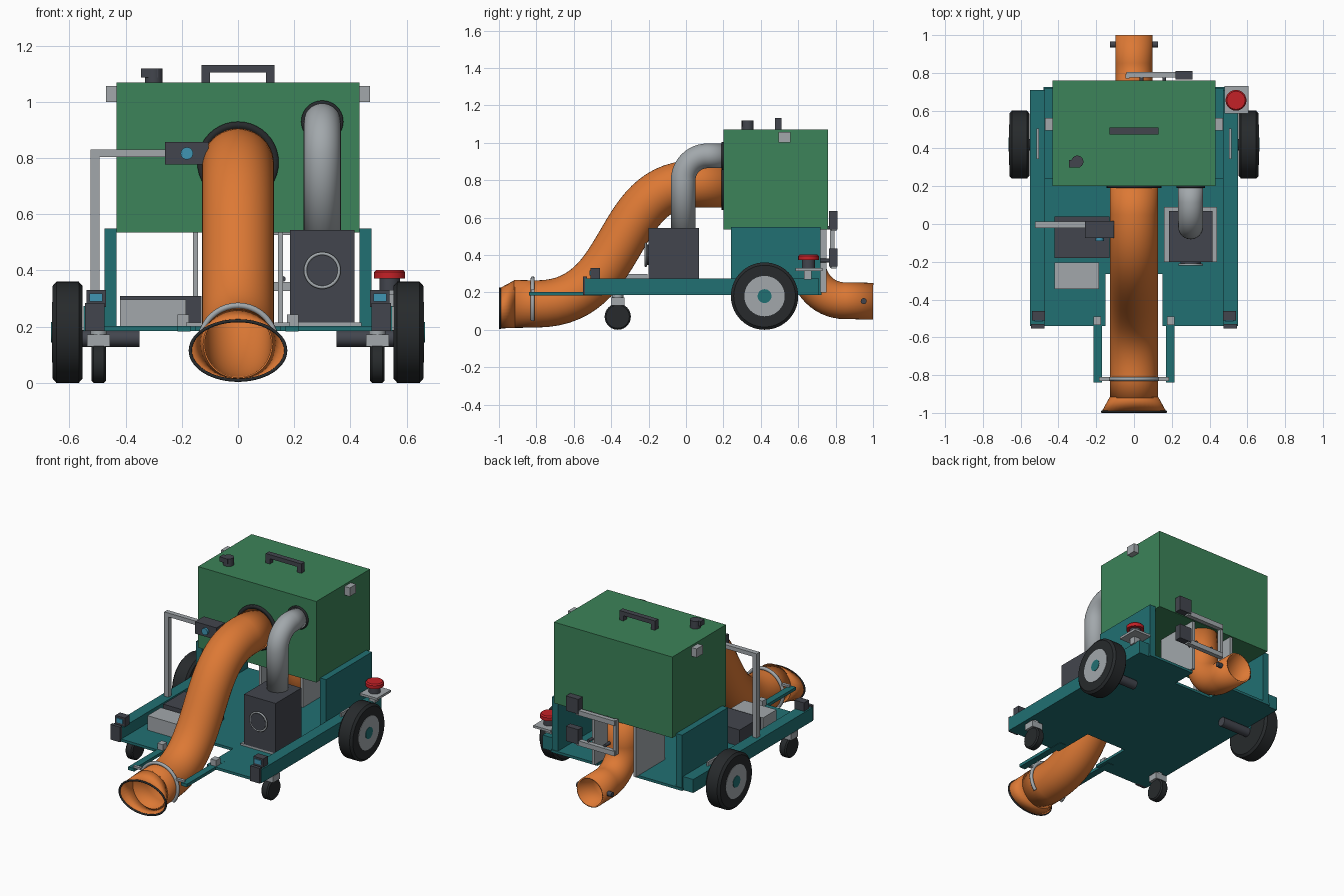
import bpy, bmesh
from math import sin, cos, pi, radians
from mathutils import Vector, Matrix

if "Cube" in bpy.data.objects:
    bpy.data.objects.remove(bpy.data.objects["Cube"])

COLS = {"green": (.045, .23, .10), "teal": (.015, .16, .17), "orange": (.72, .19, .035),
        "dark": (.055, .06, .075), "tyre": (.02, .023, .025), "grey": (.36, .39, .41),
        "red": (.55, .015, .02), "blue": (.05, .3, .45)}
MATS = {}
for n, c in COLS.items():
    MATS[n] = bpy.data.materials.new(n)
    MATS[n].diffuse_color = (*c, 1)


def finish(bm, name, mat, smooth=False):
    bmesh.ops.recalc_face_normals(bm, faces=bm.faces)
    me = bpy.data.meshes.new(name)
    bm.to_mesh(me)
    bm.free()
    ob = bpy.data.objects.new(name, me)
    bpy.context.collection.objects.link(ob)
    me.materials.append(MATS[mat])
    if smooth:
        bpy.ops.object.select_all(action='DESELECT')
        ob.select_set(True)
        bpy.context.view_layer.objects.active = ob
        bpy.ops.object.shade_smooth_by_angle(angle=radians(35))
    return ob


def box(name, x, y, z, mat):
    """Box from (min, max) pairs."""
    bm = bmesh.new()
    bmesh.ops.create_cube(bm, size=1)
    for v in bm.verts:
        v.co = [(a + b) / 2 + c * abs(b - a) for (a, b), c in zip((x, y, z), v.co)]
    return finish(bm, name, mat)


def sbox(name, s, x, y, z, mat):
    """Box on side s of the centre line."""
    return box(name, sorted((s * x[0], s * x[1])), y, z, mat)


def lathe(name, centre, axis, profile, mat, n=40):
    """Solid of revolution: profile of (radius, offset along axis)."""
    bm = bmesh.new()
    rot = Vector((0, 0, 1)).rotation_difference(Vector(axis)).to_matrix()
    rings = [[bm.verts.new(Vector(centre) + rot @ Vector((r * cos(2 * pi * i / n), r * sin(2 * pi * i / n), h)))
              for i in range(n)] for r, h in profile]
    for a, b in zip(rings, rings[1:]):
        for i in range(n):
            bm.faces.new((a[i], a[i - 1], b[i - 1], b[i]))
    bm.faces.new(rings[0])
    bm.faces.new(rings[-1])
    return finish(bm, name, mat, True)


def cyl(name, centre, axis, r, h, mat, n=32):
    return lathe(name, centre, axis, [(r, -h / 2), (r, h / 2)], mat, n)


def hose(name, x, path, mat, upright=False, wall=.01, n=40):
    """Open tube swept along a (y, z, rx, rz) path at constant x."""
    bm = bmesh.new()
    rings = []
    for k, (y, z, rx, rz) in enumerate(path):
        p, q = path[max(k - 1, 0)], path[min(k + 1, len(path) - 1)]
        t = Vector((0, q[0] - p[0], q[1] - p[1])).normalized()
        if upright:
            t = Vector((0, -1, 0))
        up = Vector((1, 0, 0)).cross(t)
        rings.append([bm.verts.new(Vector((x, y, z)) + Vector((rx * cos(a), 0, 0)) + up * rz * sin(a))
                      for a in (2 * pi * i / n for i in range(n))])
    for a, b in zip(rings, rings[1:]):
        for i in range(n):
            bm.faces.new((a[i], a[i - 1], b[i - 1], b[i]))
    ob = finish(bm, name, mat, True)
    m = ob.modifiers.new("wall", 'SOLIDIFY')
    m.thickness, m.offset = wall, -1
    return ob


def wire(name, pts, r, mat, cyclic=False):
    cu = bpy.data.curves.new(name, 'CURVE')
    cu.dimensions, cu.bevel_depth, cu.bevel_resolution, cu.use_fill_caps = '3D', r, 3, True
    sp = cu.splines.new('POLY')
    sp.points.add(len(pts) - 1)
    for p, co in zip(sp.points, pts):
        p.co = (*co, 1)
    sp.use_cyclic_u = cyclic
    ob = bpy.data.objects.new(name, cu)
    bpy.context.collection.objects.link(ob)
    cu.materials.append(MATS[mat])
    return ob


def arc(x, y, z, rx, rz, a0=0, a1=360, n=48):
    return [(x + rx * cos(a), y, z + rz * sin(a))
            for a in (radians(a0 + (a1 - a0) * i / n) for i in range(n + 1))]


# deck plate with front slot and rear notch
half = [(.15, -.265), (.15, -.54), (.55, -.54), (.55, .71), (.48, .71), (.48, .725), (.14, .725), (.14, .56)]
bm = bmesh.new()
outline = half + [(-x, y) for x, y in reversed(half)]
f = bm.faces.new([bm.verts.new((x, y, .185)) for x, y in outline])
ext = bmesh.ops.extrude_face_region(bm, geom=[f])["geom"]
bmesh.ops.translate(bm, verts=[v for v in ext if isinstance(v, bmesh.types.BMVert)], vec=(0, 0, .017))
finish(bm, "deck", "teal")

# hopper hood, handle, knob
box("hood", (-.432, .432), (.2, .76), (.535, 1.07), "green")
box("hood_handle_bar", (-.13, .13), (.475, .51), (1.105, 1.132), "dark")
for s in (-1, 1):
    sbox("hood_handle_leg", s, (.1, .13), (.475, .51), (1.07, 1.11), "dark")
cyl("knob_base", (-.3, .33, 1.095), (0, 0, 1), .032, .05, "dark")
box("knob_lever", (-.345, -.285), (.3, .34), (1.088, 1.12), "dark")

# suction hose: straight, S-bend, flared oval nozzle
P = [Vector(p) for p in ((.05, .78), (-.4, .78), (-.3, .138), (-.8, .138))]
path = [(.22, .78, .126, .126)]
for i in range(29):
    t = i / 28
    c = P[0] * (1 - t) ** 3 + P[1] * 3 * t * (1 - t) ** 2 + P[2] * 3 * t * t * (1 - t) + P[3] * t ** 3
    path.append((c.x, c.y, .128, .126))
path.append((-.92, .138, .128, .128))
hose("suction_hose", 0, path, "orange")
hose("suction_nozzle", 0, [(-.915, .138, .128, .128), (-.995, .115, .172, .108)], "orange", True, .006)
wire("nozzle_rim", arc(0, -.994, .115, .17, .106)[:-1], .006, "tyre", True)
hose("suction_port_collar", 0, [(.19, .785, .145, .145), (.205, .785, .145, .145)], "tyre", True, .025)
wire("hose_clamp", arc(0, -.82, .14, .135, .135, -40, 220), .011, "grey")

# exhaust pipe with elbow
bend = [(.115 - .13 * cos(a), .8 + .13 * sin(a)) for a in (i / 12 * pi / 2 for i in range(13))]
hose("exhaust_pipe", .3, [(y, z, .066, .066) for y, z in [(-.015, .53)] + bend + [(.21, .93)]], "grey")
hose("exhaust_port_collar", .3, [(.19, .93, .075, .075), (.205, .93, .075, .075)], "tyre", True, .015)

# rear discharge hose
bend = [(.85 - .2 * cos(a), .355 - .2 * sin(a)) for a in (i / 14 * pi / 2 for i in range(15))]
hose("discharge_hose", 0, [(y, z, .098, .098) for y, z in [(.65, .54)] + bend + [(1.0, .153)]], "orange")

# fan unit
box("fan_tray", (.16, .44), (-.2, .09), (.2, .215), "grey")
box("fan_housing", (.185, .415), (-.2, .07), (.21, .545), "dark")
cyl("fan_inlet", (.3, -.21, .4), (0, 1, 0), .055, .02, "dark")
wire("fan_inlet_ring", arc(.3, -.215, .4, .06, .06)[:-1], .006, "grey", True)

# electronics boxes on the left of the deck
box("battery_box", (-.42, -.13), (-.18, .04), (.2, .31), "dark")
box("control_box", (-.42, -.185), (-.345, -.205), (.2, .297), "grey")

# camera mast
box("mast_post", (-.525, -.493), (-.02, .012), (.27, .83), "grey")
box("mast_arm", (-.525, -.25), (-.02, .012), (.804, .83), "grey")
box("camera_body", (-.26, -.105), (-.075, .015), (.778, .857), "dark")
cyl("camera_lens", (-.182, -.08, .817), (0, 1, 0), .022, .02, "blue")

# emergency stop
box("stop_stem", (.515, .56), (.63, .67), (.27, .32), "grey")
box("stop_plate", (.48, .605), (.585, .73), (.315, .33), "grey")
cyl("stop_body", (.54, .655, .352), (0, 0, 1), .036, .045, "dark")
lathe("stop_button", (.54, .655, .372), (0, 0, 1), [(.055, 0), (.055, .022), (.048, .03)], "red")

# rear latch bars
for z in (.545, .345):
    box("latch_bar", (-.04, .24), (.775, .805), (z - .018, z + .014), "grey")
    box("latch_box", (.22, .31), (.765, .81), (z - .008, z + .09), "dark")
    for s in (-1, 1):
        cyl("latch_pin", (.1 + s * .06, .755, z + .025 if z < .4 else z), (0, 1, 0), .01, .07, "dark", 16)
box("latch_strip", (-.045, -.025), (.77, .795), (.33, .56), "grey")

for s in (-1, 1):
    # frame
    sbox("side_rail", s, (.475, .55), (-.54, .71), (.19, .274), "teal")
    sbox("hood_support_panel", s, (.432, .475), (.24, .72), (.2, .55), "teal")
    sbox("hood_latch", s, (.432, .47), (.495, .56), (1.0, 1.057), "grey")
    sbox("hose_side_plate", s, (.142, .16), (.45, .75), (.2, .535), "grey")
    sbox("rail_grip", s, (.503, .515), (.345, .505), (.274, .3), "grey")
    sbox("rail_end_cap", s, (.475, .545), (-.552, -.53), (.185, .285), "dark")
    sbox("lamp_body", s, (.47, .54), (-.51, -.46), (.27, .33), "dark")
    sbox("lamp_lens", s, (.482, .528), (-.516, -.508), (.29, .318), "blue")
    # front hose arms
    sbox("hose_arm", s, (.17, .215), (-.84, -.45), (.183, .203), "teal")
    sbox("hose_arm_block", s, (.175, .215), (-.535, -.49), (.2, .243), "grey")
    sbox("clamp_tab", s, (.13, .185), (-.83, -.81), (.2, .214), "grey")
    cyl("hose_end_lug", (s * .108, .95, .153), (1, 0, 0), .016, .04, "dark", 20)
    # drive wheels
    c = (s * .607, .42, .18)
    lathe("tyre", c, (s, 0, 0), [(.165, -.053), (.18, -.04), (.18, .04), (.165, .053)], "tyre", 56)
    cyl("wheel_hub", (s * .609, .42, .18), (1, 0, 0), .108, .106, "grey", 40)
    cyl("wheel_cap", (s * .609, .42, .18), (1, 0, 0), .037, .112, "teal")
    cyl("drive_motor", (s * .455, .42, .158), (1, 0, 0), .03, .21, "dark")
    # front casters
    lathe("caster_wheel", (s * .496, -.365, .07), (1, 0, 0),
          [(.062, -.026), (.07, -.018), (.07, .018), (.062, .026)], "tyre")
    sbox("caster_mount", s, (.455, .537), (-.4, -.33), (.13, .172), "grey")
    cyl("caster_swivel", (s * .496, -.365, .177), (0, 0, 1), .03, .025, "grey")

for m in bpy.data.materials:
    if m.users and not m.is_grease_pencil:
        m.use_nodes = True
        m.node_tree.nodes["Principled BSDF"].inputs["Base Color"].default_value = m.diffuse_color
